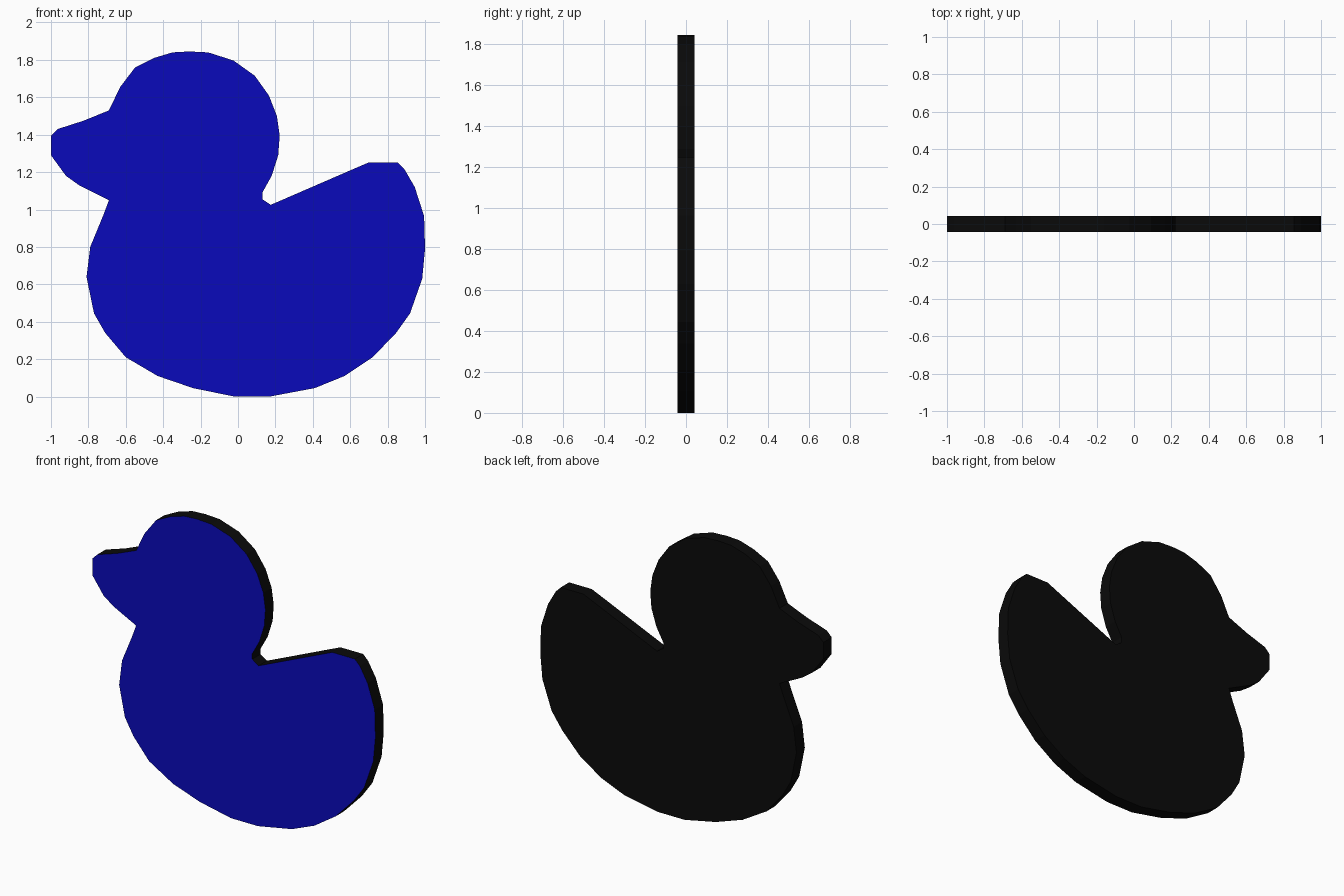
import bpy, bmesh

HALF = 0.042  # half the board thickness

# Silhouette (x, z): belly, chest, beak, head, neck notch, tail, rump
belly_chest = [(-0.02, 0), (-0.24, 0.045), (-0.43, 0.11), (-0.6, 0.21), (-0.71, 0.34),
               (-0.77, 0.445), (-0.81, 0.64), (-0.79, 0.8), (-0.72, 0.97), (-0.69, 1.05)]
beak = [(-0.85, 1.13), (-0.92, 1.18), (-1, 1.29), (-1, 1.395), (-0.965, 1.43),
        (-0.825, 1.475), (-0.69, 1.53)]
head = [(-0.63, 1.655), (-0.55, 1.76), (-0.45, 1.81), (-0.35, 1.84), (-0.26, 1.845),
        (-0.16, 1.84), (-0.025, 1.797), (0.09, 1.715), (0.165, 1.61), (0.208, 1.5),
        (0.223, 1.395), (0.215, 1.29), (0.18, 1.18), (0.13, 1.09), (0.13, 1.055)]
tail_rump = [(0.175, 1.025), (0.625, 1.22), (0.695, 1.25), (0.855, 1.25), (0.89, 1.215),
             (0.945, 1.12), (0.995, 0.965), (1, 0.79), (0.985, 0.63), (0.92, 0.445),
             (0.845, 0.34), (0.72, 0.21), (0.57, 0.11), (0.41, 0.045), (0.17, 0)]
outline = belly_chest + beak + head + tail_rump


def material(name, color):
    mat = bpy.data.materials.new(name)
    mat.diffuse_color = color
    return mat


# Extrude the silhouette into a flat board
bm = bmesh.new()
face = bm.faces.new([bm.verts.new((x, -HALF, z)) for x, z in outline])
extruded = bmesh.ops.extrude_face_region(bm, geom=[face], use_keep_orig=True)["geom"]
bmesh.ops.translate(bm, vec=(0, 2 * HALF, 0),
                    verts=[v for v in extruded if isinstance(v, bmesh.types.BMVert)])
bmesh.ops.recalc_face_normals(bm, faces=bm.faces)

# Blue painted front, black edge and back
for f in bm.faces:
    f.material_index = 1 if f.normal.y < -0.9 else 0

mesh = bpy.data.meshes.new("duck_board")
bm.to_mesh(mesh)
bm.free()
mesh.materials.append(material("black_board", (0.003, 0.003, 0.003, 1)))
mesh.materials.append(material("blue_front", (0.003, 0.003, 0.5, 1)))
bpy.context.collection.objects.link(bpy.data.objects.new("duck_board", mesh))
